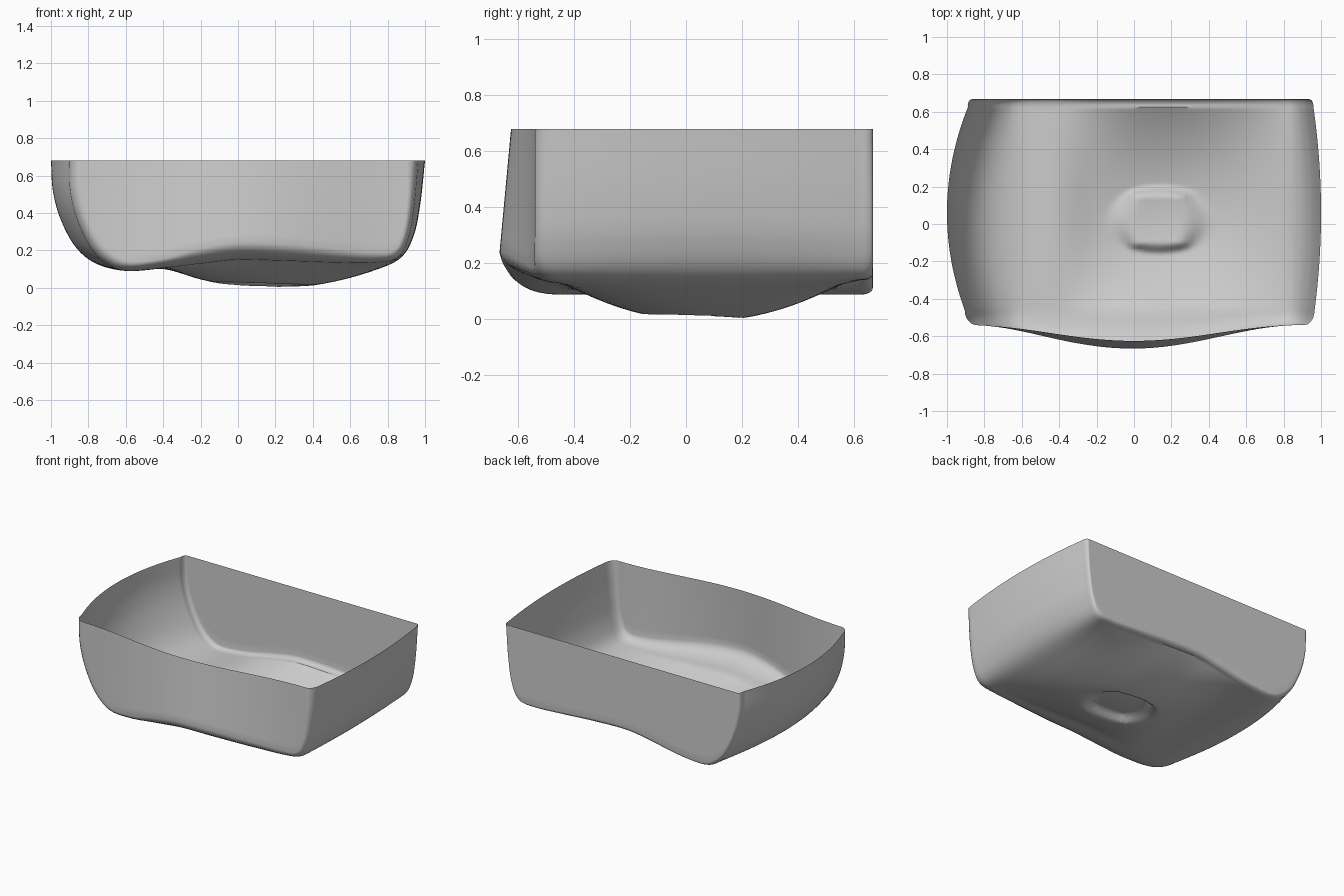
import bpy, bmesh, math
from mathutils import Vector

cube = bpy.data.objects.get("Cube")
if cube:
    bpy.data.objects.remove(cube, do_unlink=True)

RIM = 0.68
STEPS = 8

# U-shaped cross-sections (x, z), left rim to right rim
MIDDLE = [(-1, RIM), (-.99, .52), (-.95, .37), (-.87, .22), (-.76, .13), (-.6, .09),
          (-.4, .1), (-.2, .045), (0, .005), (.25, -.005), (.5, .03), (.72, .09),
          (.87, .16), (.94, .28), (.975, .45), (1, RIM)]
END = [(-.89, RIM), (-.885, .52), (-.85, .37), (-.78, .22), (-.7, .13), (-.6, .09),
       (-.4, .105), (-.2, .14), (0, .17), (.25, .165), (.5, .15), (.72, .14),
       (.85, .16), (.91, .27), (.94, .45), (.96, RIM)]
FRONT_EDGE = [(-.84, RIM), (-.835, .52), (-.8, .38), (-.735, .25), (-.65, .17), (-.56, .14),
              (-.4, .155), (-.2, .21), (0, .24), (.25, .235), (.5, .21), (.72, .19),
              (.83, .2), (.88, .28), (.905, .45), (.91, RIM)]


def smooth_profile(points):
    """Interpolate a profile with a spline through every point."""
    pts = [Vector(p) for p in points]
    pts = [2 * pts[0] - pts[1]] + pts + [2 * pts[-1] - pts[-2]]
    result = []
    for a, b, c, d in zip(pts, pts[1:], pts[2:], pts[3:]):
        for k in range(STEPS):
            t = k / STEPS
            result.append(0.5 * (2 * b + (c - a) * t + (2 * a - 5 * b + 4 * c - d) * t ** 2
                                 + (3 * b - a - 3 * c + d) * t ** 3))
    return result + [pts[-2]]


def blend(first, second, t):
    return [a.lerp(b, t) for a, b in zip(first, second)]


def front_y(x, z):
    """Front panel bulges in the middle, more so towards its foot."""
    swell = math.cos(math.pi * min(abs(x), .9) / 1.8) ** 2
    return -.54 - (.085 + .04 * (RIM - z) / .43) * swell


def back_y(x, z):
    return .667


def drain_lift(x, y):
    """Raised drain mound: square flat top flaring to an oval foot."""
    dx, dy = abs(x - .135), abs(y - .022)
    if max(dx, dy) < .001:
        return .06
    foot = math.hypot(dx / .29, dy / .19)
    top = max(dx, dy) / .122
    if foot >= 1:
        return 0
    if top <= 1:
        return .06
    t = (1 - foot) / (1 - foot / top)
    return .06 * t * t * (3 - 2 * t)


def bridge(bm, first, second):
    for a, b, c, d in zip(first, first[1:], second[1:], second):
        bm.faces.new((a, b, c, d))


def add_wall(bm, edge, depth, rows=10):
    """Fill an end with columns rising from its edge to the rim."""
    previous = None
    for k in range(rows + 1):
        row = []
        for x, z in edge:
            height = z + (RIM - z) * k / rows
            row.append(bm.verts.new((x, depth(x, height), height)))
        if previous:
            bridge(bm, previous, row)
        previous = row


middle, end, front_edge = map(smooth_profile, (MIDDLE, END, FRONT_EDGE))
back_edge = blend(end, front_edge, .45)
FRONT, BACK = -.46, .625
bm = bmesh.new()
rows = []

# Rounded front corner
ROUND = 6
for k in range(ROUND):
    angle = math.pi / 2 * (1 - k / ROUND)
    start = blend(middle, end, ((FRONT - .06) / .56) ** 2)
    section = blend(start, front_edge, 1 - math.cos(angle))
    rows.append([(p.x, FRONT + (front_y(*e) - FRONT) * math.sin(angle), p.y)
                 for p, e in zip(section, front_edge)])

# Body of the basin
BODY = 72
for k in range(BODY + 1):
    y = FRONT + (BACK - FRONT) * k / BODY
    section = blend(middle, end, ((y - .06) / .56) ** 2)
    rows.append([(p.x, y, p.y + drain_lift(p.x, y)) for p in section])

# Rounded back corner
for k in range(1, ROUND + 1):
    angle = math.pi / 2 * k / ROUND
    section = blend(end, back_edge, 1 - math.cos(angle))
    rows.append([(p.x, BACK + (back_y(*p) - BACK) * math.sin(angle), p.y) for p in section])

loops = [[bm.verts.new(co) for co in row] for row in rows]
for first, second in zip(loops, loops[1:]):
    bridge(bm, first, second)

# Front and back walls
add_wall(bm, front_edge, front_y)
add_wall(bm, back_edge, back_y)
bmesh.ops.remove_doubles(bm, verts=bm.verts, dist=.0005)
bmesh.ops.recalc_face_normals(bm, faces=bm.faces)

mesh = bpy.data.meshes.new("basin")
bm.to_mesh(mesh)
bm.free()
basin = bpy.data.objects.new("basin", mesh)
bpy.context.collection.objects.link(basin)

grey = bpy.data.materials.new("light grey")
grey.use_nodes = True
grey.diffuse_color = (.6, .6, .6, 1)
grey.node_tree.nodes["Principled BSDF"].inputs["Base Color"].default_value = (.6, .6, .6, 1)
mesh.materials.append(grey)

bpy.context.view_layer.objects.active = basin
basin.select_set(True)
bpy.ops.object.shade_smooth_by_angle(angle=math.radians(40))
